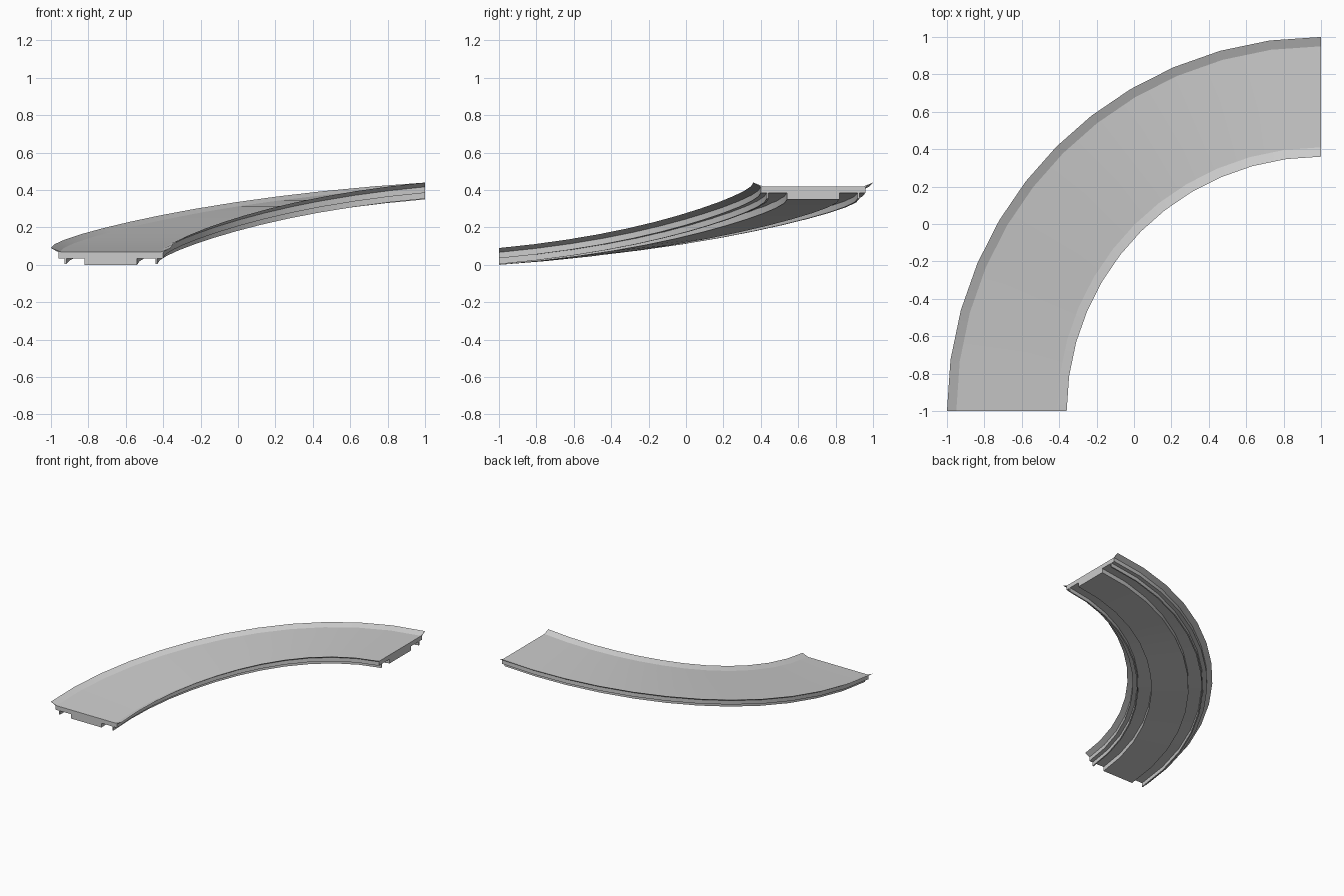
import bpy
import bmesh
import math

cube = bpy.data.objects.get("Cube")
if cube:
    bpy.data.objects.remove(cube, do_unlink=True)

STEPS = 12        # segments along the quarter turn
RADIUS = 1.68     # centre line, turning about (1, -1)
RISE = 0.35

grey = bpy.data.materials.new("concrete grey")
grey.use_nodes = True
colour = (0.6, 0.6, 0.6, 1)
grey.diffuse_color = colour
grey.node_tree.nodes["Principled BSDF"].inputs["Base Color"].default_value = colour


def station(t):
    """Angle and height along the climbing curve, eased at both ends."""
    angle = math.pi / 2 * (t + 0.0085 * math.sin(2 * math.pi * t))
    u = 1 - t
    height = RISE * (0.6 * u * u * t + 2.4 * u * t * t + t ** 3)
    return angle, height


def sweep(name, profile):
    """Sweep a closed profile of (offset outward, height) along the curve."""
    bm = bmesh.new()
    rings = []
    for i in range(STEPS + 1):
        a, h = station(i / STEPS)
        rings.append([bm.verts.new((1 - (RADIUS + s) * math.cos(a),
                                    -1 + (RADIUS + s) * math.sin(a), z + h))
                      for s, z in profile])
    n = len(profile)
    for r0, r1 in zip(rings, rings[1:]):
        for j in range(n):
            k = (j + 1) % n
            bm.faces.new((r0[j], r0[k], r1[k], r1[j]))
    bm.faces.new(rings[0])
    bm.faces.new(rings[-1])
    bmesh.ops.recalc_face_normals(bm, faces=bm.faces)
    mesh = bpy.data.meshes.new(name)
    bm.to_mesh(mesh)
    bm.free()
    mesh.materials.append(grey)
    obj = bpy.data.objects.new(name, mesh)
    bpy.context.collection.objects.link(obj)
    bpy.ops.object.select_all(action='DESELECT')
    obj.select_set(True)
    bpy.context.view_layer.objects.active = obj
    bpy.ops.object.shade_smooth_by_angle(angle=math.radians(18))
    return obj


def box(s0, s1, z0, z1):
    return [(s0, z0), (s1, z0), (s1, z1), (s0, z1)]


# Road slab with flared lips on both edges
half = [(0.27, 0.07), (0.32, 0.09), (0.28, 0.067), (0.28, 0.035)]
sweep("road_deck", half + [(-s, z) for s, z in reversed(half)])

# Solid beam under the middle
sweep("centre_beam", box(-0.14, 0.14, 0, 0.04))

# Thin hanging fins under each edge
for name, s in (("outer_fin", 0.243), ("inner_fin", -0.243)):
    sweep(name, box(s - 0.005, s + 0.005, 0.004, 0.04))
